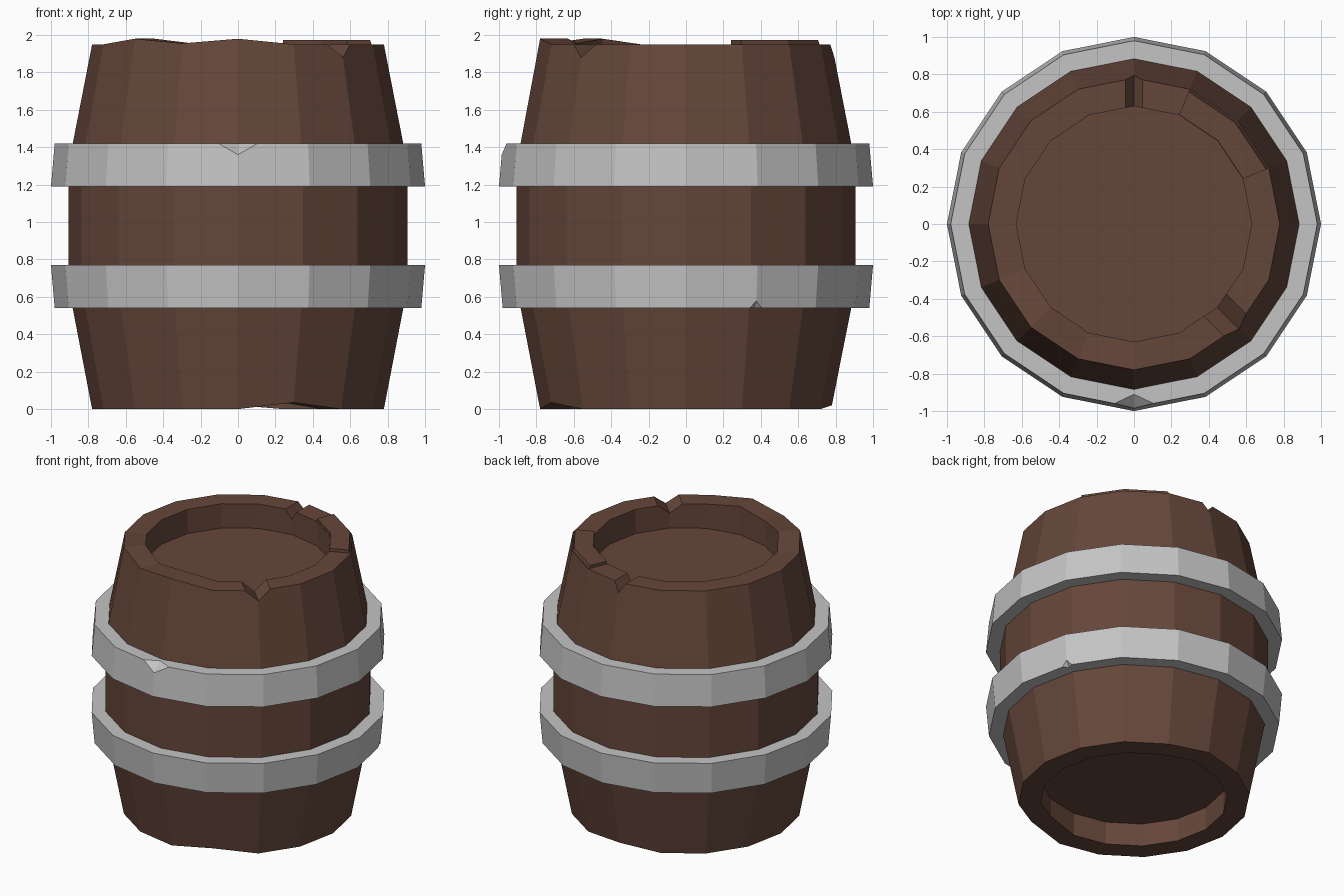
import bpy, bmesh, math
from mathutils import Matrix

SIDES = 16
STEP = 2 * math.pi / SIDES

if "Cube" in bpy.data.objects:
    bpy.data.objects.remove(bpy.data.objects["Cube"])


def material(name, rgb):
    m = bpy.data.materials.new(name)
    m.use_nodes = True
    m.diffuse_color = (*rgb, 1)
    m.node_tree.nodes["Principled BSDF"].inputs["Base Color"].default_value = (*rgb, 1)
    return m


wood = material("brown wood", (0.13, 0.062, 0.042))
iron = material("light grey iron", (0.55, 0.55, 0.55))


def finish(bm, name, mat=None):
    bmesh.ops.recalc_face_normals(bm, faces=bm.faces)
    mesh = bpy.data.meshes.new(name)
    bm.to_mesh(mesh)
    bm.free()
    if mat:
        mesh.materials.append(mat)
    obj = bpy.data.objects.new(name, mesh)
    bpy.context.collection.objects.link(obj)
    return obj


def turned(name, profile, mat, closed, first=0, count=SIDES, lift=None):
    """Sweep a (radius, z) profile round z; open profiles get flat end caps."""
    bm = bmesh.new()
    full = count == SIDES
    rings = []
    for i in range(first, first + count + (not full)):
        c, s = math.cos(i * STEP), math.sin(i * STEP)
        rings.append([bm.verts.new((r * c, r * s, z + (lift(i, z) if lift else 0)))
                      for r, z in profile])
    n = len(profile)
    for k in range(count):
        a, b = rings[k], rings[(k + 1) % len(rings)]
        for j in range(n if closed else n - 1):
            bm.faces.new((a[j], b[j], b[(j + 1) % n], a[(j + 1) % n]))
    if not closed:
        for j in (0, -1):
            bm.faces.new([ring[j] for ring in rings])
    elif not full:
        bm.faces.new(rings[0])
        bm.faces.new(rings[-1])
    return finish(bm, name, mat)


def cut(target, points, angle):
    """Subtract the hull of (radial, sideways, z) points turned to an angle."""
    bm = bmesh.new()
    for p in points:
        bm.verts.new(p)
    bmesh.ops.convex_hull(bm, input=bm.verts)
    bm.transform(Matrix.Rotation(math.radians(angle), 4, 'Z'))
    cutter = finish(bm, "notch_cutter")
    cutter.hide_render = True
    mod = target.modifiers.new("notch", 'BOOLEAN')
    mod.operation, mod.solver, mod.object = 'DIFFERENCE', 'EXACT', cutter
    graph = bpy.context.evaluated_depsgraph_get()
    mesh = bpy.data.meshes.new_from_object(target.evaluated_get(graph))
    target.modifiers.clear()
    target.data = mesh
    bpy.data.objects.remove(cutter)


def rim_notch(target, angle, z, depth, width, up):
    """V groove running radially right across a rim."""
    wide = width * (1 + 0.1 / depth)
    cut(target, [p for r in (0.56, 0.95) for p in (
        (r, 0, z - up * depth), (r, wide, z + up * 0.1), (r, -wide, z + up * 0.1))], angle)


def band_dent(target, angle, z, depth, width, reach, up):
    """Pointed chip in the outer edge of a band."""
    tip = 0.985 - reach
    pts = [(tip, 0, z), (tip + 2 * reach, 0, z - up * 2 * depth)]
    pts += [(tip + 1.4 * reach, s * 2 * width, z) for s in (1, -1)]
    pts += [(r, y, z + up * 0.1) for r, y, _ in pts]
    cut(target, pts, angle)


# Barrel body: bulged staves, recessed lids, slightly uneven rims
top_lift = {10: 0.03, 11: 0.005, 12: 0.03}
bottom_lift = {13: 0.035, 4: 0.02}


def uneven(i, z):
    if z > 1.9:
        return top_lift.get(i, 0)
    return bottom_lift.get(i, 0) if z < 0.1 else 0


body = turned("barrel_body", [
    (0.63, 0.17), (0.63, 0), (0.78, 0), (0.905, 0.65), (0.905, 1.31),
    (0.78, 1.95), (0.63, 1.95), (0.63, 1.77)], wood, False, lift=uneven)
rim_notch(body, 315, 1.95, 0.07, 0.085, 1)
rim_notch(body, 90, 1.95, 0.07, 0.045, 1)
rim_notch(body, 247, 0, 0.08, 0.06, -1)

# Two staves standing a little proud of the top rim
turned("raised_staves", [(0.632, 1.93), (0.632, 1.972), (0.765, 1.972), (0.779, 1.93)],
       wood, True, first=1, count=2)

# Iron bands
upper = turned("upper_band", [(0.87, 1.19), (1.0, 1.19), (0.98, 1.42), (0.87, 1.42)], iron, True)
lower = turned("lower_band", [(0.87, 0.54), (0.98, 0.54), (1.0, 0.77), (0.87, 0.77)], iron, True)
band_dent(upper, 270, 1.42, 0.06, 0.11, 0.075, 1)
band_dent(lower, 22.5, 0.54, 0.04, 0.035, 0.04, -1)
